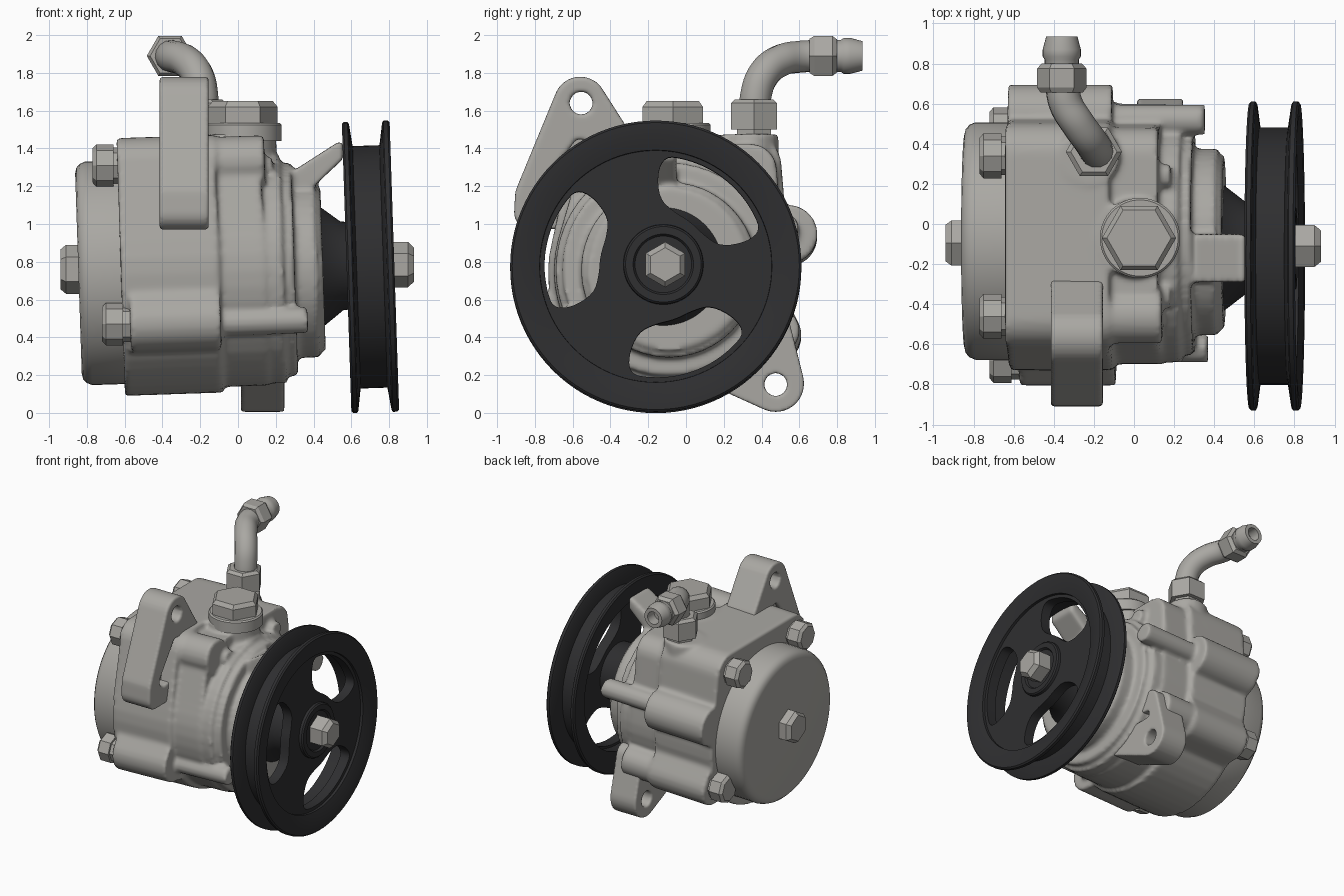
import bpy, bmesh, math
from mathutils import Vector, Matrix
from mathutils.geometry import convex_hull_2d

if "Cube" in bpy.data.objects:
    bpy.data.objects.remove(bpy.data.objects["Cube"])

def material(name, rgb):
    m = bpy.data.materials.new(name)
    m.diffuse_color = (*rgb, 1)
    m.use_nodes = True
    m.node_tree.nodes["Principled BSDF"].inputs["Base Color"].default_value = m.diffuse_color
    return m

GREY = material("cast grey", (0.40, 0.39, 0.365))
BLACK = material("pulley black", (0.028, 0.028, 0.03))
YZ = Matrix(((0, 0, 1, 0), (1, 0, 0, 0), (0, 1, 0, 0), (0, 0, 0, 1)))   # profile in y,z swept along x
XZ = Matrix(((1, 0, 0, 0), (0, 0, -1, 0), (0, 1, 0, 0), (0, 0, 0, 1)))  # profile in x,z swept along -y
# The drive axis leans very slightly
TILT = Matrix.Translation((0, 0, .76)) @ Matrix.Rotation(-.033, 4, 'Y') @ Matrix.Translation((0, 0, -.76))

def select(ob):
    bpy.ops.object.select_all(action='DESELECT')
    ob.select_set(True)
    bpy.context.view_layer.objects.active = ob

def finish(name, bm, mat, tilt=False, angle=35):
    bmesh.ops.recalc_face_normals(bm, faces=bm.faces)
    me = bpy.data.meshes.new(name)
    bm.to_mesh(me)
    bm.free()
    if tilt:
        me.transform(TILT)
    ob = bpy.data.objects.new(name, me)
    bpy.context.collection.objects.link(ob)
    me.materials.append(mat)
    select(ob)
    bpy.ops.object.shade_smooth_by_angle(angle=math.radians(angle))
    return ob

def cast_soften(ob, voxel, rounds):
    """Fuse overlapping solids and round their edges like a casting."""
    rm = ob.modifiers.new("fuse", 'REMESH')
    rm.mode, rm.voxel_size, rm.use_smooth_shade = 'VOXEL', voxel, True
    sm = ob.modifiers.new("soften", 'SMOOTH')
    sm.factor, sm.iterations = .5, rounds

def revolve(name, profile, origin, axis, mat, steps=64, closed=False, tilt=False):
    """Turn (distance along axis, radius) points about an axis."""
    bm = bmesh.new()
    vs = [bm.verts.new((r, 0, d)) for d, r in profile]
    pairs = list(zip(vs, vs[1:])) + ([(vs[-1], vs[0])] if closed else [])
    es = [bm.edges.new(p) for p in pairs]
    bmesh.ops.spin(bm, geom=vs + es, cent=(0, 0, 0), axis=(0, 0, 1),
                   angle=2 * math.pi, steps=steps, use_merge=True)
    bmesh.ops.remove_doubles(bm, verts=bm.verts, dist=1e-5)
    rot = Vector((0, 0, 1)).rotation_difference(Vector(axis)).to_matrix().to_4x4()
    bm.transform(Matrix.Translation(origin) @ rot)
    return finish(name, bm, mat, tilt, 25 if steps < 12 else 35)

def hull(circles, n=28):
    """Outline wrapped around circles (u, v, radius)."""
    pts = [Vector((u + r * math.cos(2 * math.pi * i / n), v + r * math.sin(2 * math.pi * i / n)))
           for u, v, r in circles for i in range(n)]
    return [pts[i] for i in convex_hull_2d(pts)]

def round_off(pts, rounds=2):
    """Cut corners of a closed outline repeatedly."""
    for _ in range(rounds):
        pts = [p.lerp(q, t) for p, q in zip(pts, pts[1:] + pts[:1]) for t in (.25, .75)]
    return pts

def prism(bm, pts, d0, d1, frame=YZ):
    a = [bm.verts.new(frame @ Vector((p[0], p[1], d0))) for p in pts]
    b = [bm.verts.new(frame @ Vector((p[0], p[1], d1))) for p in pts]
    bm.faces.new(a[::-1])
    bm.faces.new(b)
    for i in range(len(a)):
        j = (i + 1) % len(a)
        bm.faces.new((a[i], a[j], b[j], b[i]))

def plate(name, outline, holes, x0, x1, mat, soft=False, tilt=False):
    """Flat plate with openings, facing x."""
    cu = bpy.data.curves.new(name, 'CURVE')
    cu.dimensions, cu.fill_mode, cu.extrude = '2D', 'BOTH', (x1 - x0) / 2
    for pts in [outline] + holes:
        s = cu.splines.new('POLY')
        s.points.add(len(pts) - 1)
        for q, p in zip(s.points, pts):
            q.co = (p[0], p[1], 0, 1)
        s.use_cyclic_u = True
    tmp = bpy.data.objects.new(name + "_outline", cu)
    bpy.context.collection.objects.link(tmp)
    me = bpy.data.meshes.new_from_object(tmp.evaluated_get(bpy.context.evaluated_depsgraph_get()))
    bpy.data.objects.remove(tmp)
    bm = bmesh.new()
    bm.from_mesh(me)
    bmesh.ops.remove_doubles(bm, verts=bm.verts, dist=1e-4)
    bm.transform(Matrix.Translation(((x0 + x1) / 2, 0, 0)) @ YZ)
    ob = finish(name, bm, mat, tilt)
    if soft:
        cast_soften(ob, .011, 4)
    return ob

# --- Cast housing: overlapping solids fused and softened ---
bm = bmesh.new()
prism(bm, hull([(-.09, .75, .64), (.34, 1.31, .165), (-.46, 1.32, .155)], 48), -.62, -.10)
prism(bm, hull([(-.09, .75, .61), (.34, 1.28, .14), (-.44, 1.30, .12)], 48), -.12, .14)
for y, z, r, x0 in [(-.66, .49, .145, -.58), (.47, .42, .14, -.6)]:   # lower bolt ears
    prism(bm, hull([(y, z, r), (-.09, .75, .48)], 48), x0, -.10)
rods = [(-.09, .75, .60, -.2, .24), (-.09, .75, .565, .1, .30), (-.09, .745, .465, .2, .42), (-.09, .745, .43, .3, .45),
        (.54, .95, .155, -.62, -.10), (.52, .97, .075, -.2, .36), (-.62, .48, .07, -.2, .36),
        (-.46, 1.33, .135, -.3, .16), (.48, .43, .12, -.2, .16), (.24, 1.29, .06, 0, .2), (-.36, 1.29, .06, 0, .2)]
for y, z, r, x0, x1 in rods:
    prism(bm, hull([(y, z, r)], 48), x0, x1)
for x, y, r, z0 in [(.03, -.07, .195, 1.0), (-.2, .34, .15, 1.1)]:   # port bosses
    bmesh.ops.create_cone(bm, cap_ends=True, segments=48, radius1=r, radius2=r, depth=1.48 - z0,
                          matrix=Matrix.Translation((x, y, (z0 + 1.48) / 2)))
prism(bm, [(.2, 1.26), (.2, 1.0), (.34, 1.12), (.575, 1.325), (.58, 1.42), (.55, 1.415), (.29, 1.26)], .05, .29, XZ)
housing = finish("housing", bm, GREY, tilt=True)
cast_soften(housing, .016, 4)

# --- Rear cover and its centre nut ---
revolve("rear_cover", [(-.845, 0), (-.845, .53), (-.838, .56), (-.82, .58), (-.79, .592), (-.55, .592), (-.55, 0)],
        (0, -.085, .765), (1, 0, 0), GREY, tilt=True)
revolve("rear_nut", [(.80, 0), (.80, .13), (.91, .13), (.94, .105), (.94, 0)],
        (0, -.095, .76), (-1, 0, 0), GREY, 6)

# --- Housing bolts ---
for i, (y, z, x) in enumerate([(.34, 1.31, -.77), (-.46, 1.31, -.77), (-.68, .47, -.72), (.47, .42, -.72)]):
    revolve("housing_bolt_%d" % (i + 1), [(0, 0), (0, .09), (.02, .112), (.11, .112), (.11, .095), (.2, .095), (.2, 0)],
            (x, y, z), (1, 0, 0), GREY, 8)

# --- Upper mounting lug: pocketed frame with a thin web ---
lug = hull([(-.56, 1.64, .14), (-.80, 1.15, .105), (-.82, 1.06, .09), (-.45, 1.08, .10), (-.35, 1.44, .07)])
lug_hole = hull([(-.555, 1.64, .062)], 12)
pocket = hull([(-.56, 1.41, .04), (-.72, 1.17, .05), (-.47, 1.20, .05)])
plate("upper_lug", lug, [lug_hole, pocket], -.415, -.155, GREY, True)
plate("upper_lug_web", pocket, [], -.38, -.23, GREY)

# --- Lower mounting lug, also pocketed ---
low_pocket = hull([(.43, .36, .03), (.28, .37, .04)])
plate("lower_lug", hull([(.475, .155, .15), (.46, .46, .09), (.0, .38, .16)]),
      [hull([(.475, .15, .062)], 12), low_pocket], .015, .245, GREY, True)
plate("lower_lug_web", low_pocket, [], .04, .17, GREY)

# --- Port cap on top ---
revolve("cap_flange", [(1.44, 0), (1.44, .2), (1.525, .2), (1.535, .19), (1.535, 0)], (.03, -.07, 0), (0, 0, 1), GREY)
revolve("cap_hex", [(1.52, 0), (1.52, .185), (1.62, .185), (1.65, .16), (1.65, 0)], (.025, -.07, 0), (0, 0, 1), GREY, 6)

# --- Outlet pipe with fittings ---
revolve("pipe_base_nut", [(1.44, 0), (1.44, .105), (1.50, .105), (1.50, .14), (1.64, .14), (1.66, .115), (1.66, 0)],
        (-.2, .36, 0), (0, 0, 1), GREY, 6)
cu = bpy.data.curves.new("outlet_pipe", 'CURVE')
cu.dimensions, cu.bevel_depth, cu.bevel_resolution, cu.resolution_u, cu.use_fill_caps = '3D', .085, 5, 8, True
sp = cu.splines.new('BEZIER')
path = [(-.19, .365, 1.55), (-.19, .37, 1.68), (-.215, .41, 1.79), (-.28, .50, 1.865), (-.34, .60, 1.885), (-.36, .70, 1.89)]
sp.bezier_points.add(len(path) - 1)
for b, p in zip(sp.bezier_points, path):
    b.co, b.handle_left_type, b.handle_right_type = p, 'AUTO', 'AUTO'
pipe = bpy.data.objects.new("outlet_pipe", cu)
bpy.context.collection.objects.link(pipe)
cu.materials.append(GREY)
select(pipe)
bpy.ops.object.convert(target='MESH')
bpy.ops.object.shade_smooth_by_angle(angle=math.radians(40))
revolve("pipe_end_nut", [(.655, 0), (.655, .105), (.68, .123), (.775, .123), (.80, .1), (.80, 0)],
        (-.36, 0, 1.89), (0, 1, 0), GREY, 6)
revolve("pipe_end_stub", [(.77, 0), (.77, .085), (.82, .085), (.835, .095), (.87, .095), (.935, .078),
                          (.935, .05), (.85, .05), (.85, 0)], (-.36, 0, 1.89), (0, 1, 0), GREY, 32)

# --- Pulley: grooved rim, spoked web, hub and bolt ---
PY, PZ = -.16, .75
revolve("pulley_rim", [(.575, .76), (.585, .771), (.605, .771), (.612, .76), (.628, .642), (.77, .642), (.788, .76),
                       (.795, .771), (.818, .771), (.828, .76), (.825, .70), (.80, .615), (.60, .60), (.578, .70)],
        (0, PY, PZ), (1, 0, 0), BLACK, 96, True, True)
windows = []
polar = [(.59, -24), (.592, -12), (.592, 0), (.592, 12), (.59, 24), (.585, 33), (.50, 37), (.36, 35),
         (.305, 20), (.30, 0), (.305, -20), (.36, -35), (.50, -37), (.585, -33)]
for mid in (52, 169, 290):
    windows.append(round_off([Vector((PY + r * math.cos(math.radians(mid + a)), PZ + r * math.sin(math.radians(mid + a))))
                              for r, a in polar]))
plate("pulley_spokes", hull([(PY, PZ, .63)], 96), windows, .70, .78, BLACK, False, True)
revolve("pulley_hub", [(.42, 0), (.42, .32), (.44, .32), (.55, .235), (.71, .22), (.80, .21), (.81, .20), (.81, .16),
                       (.795, .15), (.795, 0)], (0, -.12, .76), (1, 0, 0), BLACK, 64, False, True)
revolve("pulley_bolt", [(.76, 0), (.76, .12), (.90, .12), (.932, .09), (.932, 0)],
        (0, -.11, .785), (1, 0, 0), GREY, 6)
